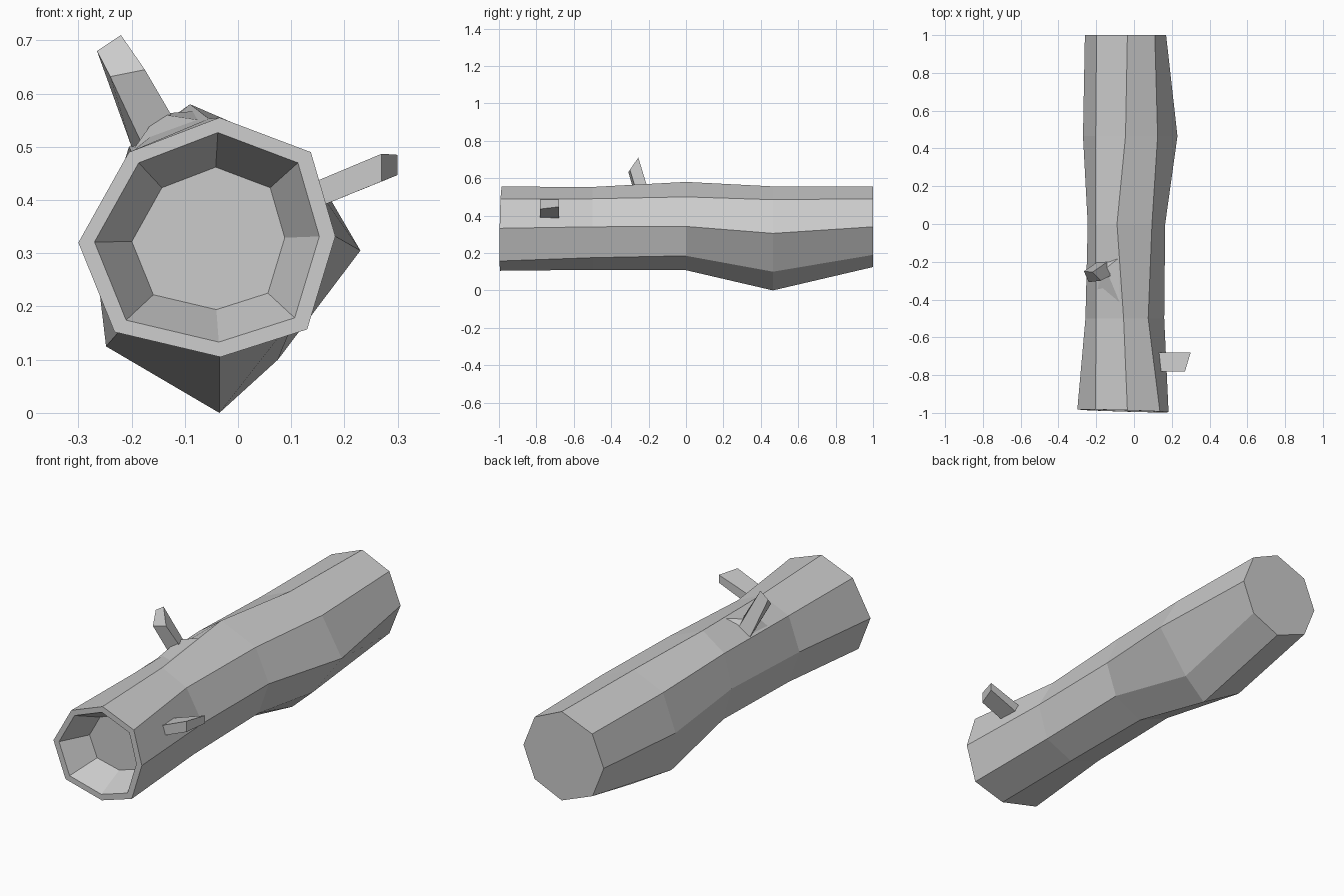
import bpy

if "Cube" in bpy.data.objects:
    bpy.data.objects.remove(bpy.data.objects["Cube"])


def make_object(name, verts, faces):
    mesh = bpy.data.meshes.new(name)
    mesh.from_pydata(verts, [], faces)
    mesh.update()
    obj = bpy.data.objects.new(name, mesh)
    bpy.context.collection.objects.link(obj)
    return obj


def loft(name, rings):
    """Skin rings (listed clockwise seen from the first end) and cap both ends."""
    n = len(rings[0])
    verts = [v for ring in rings for v in ring]
    faces = [list(range(n)), list(range(len(verts) - 1, len(verts) - n - 1, -1))]
    for r in range(len(rings) - 1):
        for i in range(n):
            a, b = r * n + i, r * n + (i + 1) % n
            faces.append([b, a, a + n, b + n])
    obj = make_object(name, verts, [f[::-1] for f in faces])
    return obj


# Octagonal (x, z) sections, clockwise from the top vertex
front = [(-.035, .555), (.137, .49), (.183, .332), (.13, .157),
         (-.033, .105), (-.232, .152), (-.30, .32), (-.205, .49)]
dent = [(-.055, .553), (.075, .49), (.16, .34), (.11, .175),
        (-.035, .11), (-.20, .17), (-.257, .33), (-.20, .49)]
middle = [(-.09, .58), (.095, .50), (.165, .342), (.11, .185),
          (-.035, .108), (-.20, .18), (-.245, .34), (-.205, .50)]
bulge = [(-.045, .556), (.125, .485), (.23, .305), (.075, .10),
         (-.035, 0), (-.248, .125), (-.27, .31), (-.203, .487)]
back = [(-.035, .555), (.11, .49), (.17, .34), (.11, .19),
        (-.035, .125), (-.20, .19), (-.26, .34), (-.198, .49)]


def scaled(section, cx, cz, s):
    return [(cx + (x - cx) * s, cz + (z - cz) * s) for x, z in section]


def ring(section, y):
    return [(x, y, z) for x, z in section]


# Slightly tilted rim at the cut front end
def rim(section):
    return [(x, -.991 - .03 * x - .018 * (.33 - z), z) for x, z in section]


# Log: hollow floor, inner lip, outer rim, then the trunk sections to the back
hollow = scaled(front, -.052, .325, .595)
lip = scaled(front, -.058, .33, .875)
loft("log", [ring(hollow, -.85), rim(lip), rim(front), ring(dent, -.5),
             ring(middle, 0), ring(bulge, .465), ring(back, 1)])

# Upper branch stub, leaning left
loft("upper_branch", [
    [(-.265, -.25, .68), (-.22, -.255, .71), (-.175, -.30, .645), (-.24, -.308, .632)],
    [(-.20, -.205, .50), (-.14, -.20, .53), (-.108, -.265, .53), (-.178, -.27, .50)]])

# Side branch stub, pointing right
loft("side_branch", [
    [(.27, -.78, .487), (.27, -.78, .435), (.30, -.68, .447), (.30, -.68, .485)],
    [(.11, -.78, .42), (.11, -.78, .37), (.11, -.68, .37), (.11, -.68, .42)]])

# Root flare where the upper branch leaves the trunk
make_object("branch_flare",
            [(-.20, -.20, .49), (-.20, -.36, .49), (-.07, -.43, .55),
             (-.08, -.18, .567), (-.15, -.235, .562)],
            [(1, 2, 4), (2, 3, 4), (3, 0, 4), (0, 1, 4), (0, 3, 2, 1)])

# Consistent outward normals
import bmesh
for obj in bpy.context.collection.objects:
    bm = bmesh.new()
    bm.from_mesh(obj.data)
    bmesh.ops.recalc_face_normals(bm, faces=bm.faces)
    bm.to_mesh(obj.data)
    bm.free()
